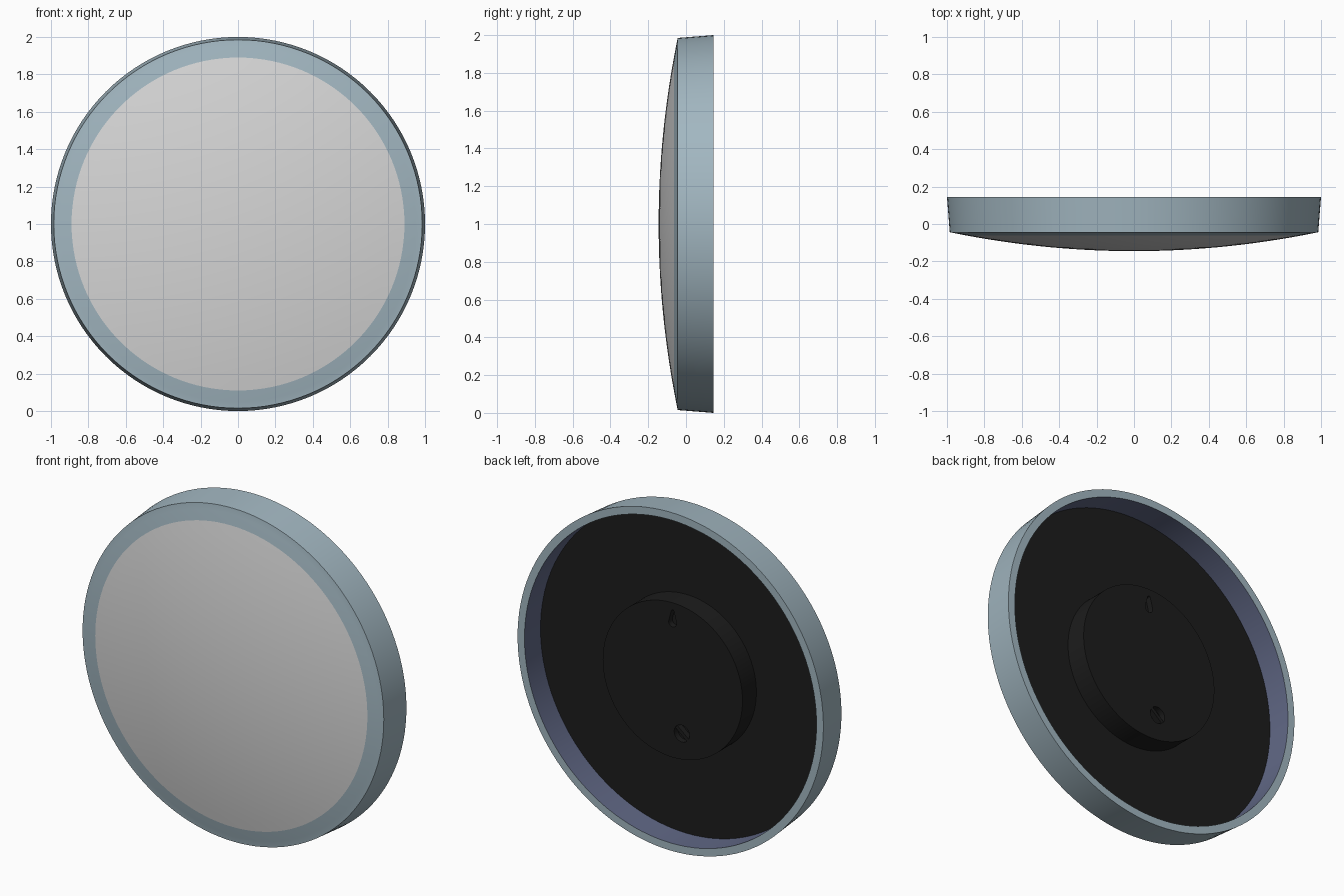
import bpy, math
from mathutils import Matrix, Vector

cube = bpy.data.objects.get("Cube")
if cube:
    bpy.data.objects.remove(cube, do_unlink=True)

SEGMENTS = 128


def material(name, color):
    m = bpy.data.materials.new(name)
    m.use_nodes = True
    m.diffuse_color = (*color, 1)
    bsdf = m.node_tree.nodes["Principled BSDF"]
    bsdf.inputs["Base Color"].default_value = (*color, 1)
    bsdf.inputs["Roughness"].default_value = 0.6
    return m


blue = material("pale blue grey", (0.36, 0.47, 0.53))
white = material("light grey", (0.68, 0.68, 0.68))
violet = material("slate violet", (0.12, 0.14, 0.24))
black = material("soft black", (0.012, 0.012, 0.012))


def add_object(name, verts, faces, mats):
    mesh = bpy.data.meshes.new(name)
    mesh.from_pydata(verts, [], faces)
    for m in mats:
        mesh.materials.append(m)
    ob = bpy.data.objects.new(name, mesh)
    bpy.context.collection.objects.link(ob)
    return ob


def smooth(ob):
    bpy.ops.object.select_all(action='DESELECT')
    ob.select_set(True)
    bpy.context.view_layer.objects.active = ob
    bpy.ops.object.shade_smooth_by_angle(angle=math.radians(30))


def lathe(name, profile, mats):
    """Turn a (radius, y) profile round the y axis; radius 0 makes a pole."""
    verts, rings, faces = [], [], []
    for r, y in profile:
        count = SEGMENTS if r > 0 else 1
        start = len(verts)
        for i in range(count):
            a = math.tau * i / SEGMENTS
            verts.append((r * math.cos(a), y, 1 + r * math.sin(a)))
        rings.append([start + i % count for i in range(SEGMENTS)])
    for lower, upper in zip(rings, rings[1:]):
        for i in range(SEGMENTS):
            j = (i + 1) % SEGMENTS
            quad = [lower[i], lower[j], upper[j], upper[i]]
            faces.append(list(dict.fromkeys(quad)))
    ob = add_object(name, verts, faces, mats)
    smooth(ob)
    return ob


def prism(name, outline, y0, y1):
    """Extrude an (x, z) outline along y."""
    n = len(outline)
    verts = [(x, y, z) for y in (y0, y1) for x, z in outline]
    faces = [list(range(n)), list(range(2 * n - 1, n - 1, -1))]
    faces += [[i, i + n, (i + 1) % n + n, (i + 1) % n] for i in range(n)]
    return add_object(name, verts, faces, [black])


def arc(cx, cz, r, a0, a1, steps):
    return [(cx + r * math.cos(math.radians(a0 + (a1 - a0) * i / steps)),
             cz + r * math.sin(math.radians(a0 + (a1 - a0) * i / steps)))
            for i in range(steps + 1)]


def dome_y(r):
    return -0.145 + 0.098 * (r / 0.97) ** 2


# Frame: tapered band with a curved front bezel and a flat back rim
bezel = [(r, dome_y(r)) for r in (0.89, 0.91, 0.93, 0.95, 0.97)]
frame = lathe("frame", [(0.955, 0.145), (1.0, 0.145), (0.985, -0.045)]
              + bezel[::-1], [blue])

# Lining of the band behind the back plate
lathe("frame_lining", [(0.955, -0.005), (0.955, 0.145)], [violet])

# Shallow domed front
STEPS = 16
lathe("front_dome", [(0.89 * i / STEPS, dome_y(0.89 * i / STEPS))
                     for i in range(STEPS, -1, -1)], [white])

# Back plate
lathe("back_plate", [(0, -0.005), (0.955, -0.005)], [black])

# Raised round housing on the back
housing = lathe("back_housing", [(0, -0.02), (0.457, -0.02),
                                 (0.457, 0.125), (0, 0.125)], [black])

# Recesses cut in the housing: hanging slot and round screw well
slot = arc(0, 1.34, 0.026, 160, 380, 16) + arc(0, 1.405, 0.01, 0, 180, 8)
well = arc(-0.06, 0.70, 0.05, 0, 348.75, 31)
for name, outline in (("hanging_slot_cutter", slot), ("screw_well_cutter", well)):
    cutter = prism(name, outline, 0.09, 0.2)
    cutter.hide_render = True
    cutter.hide_viewport = True
    cutter.display_type = 'WIRE'
    for ob in (cutter, housing):
        # Consistent outward normals for the cut
        import bmesh
        bm = bmesh.new()
        bm.from_mesh(ob.data)
        bmesh.ops.recalc_face_normals(bm, faces=bm.faces)
        bm.to_mesh(ob.data)
        bm.free()
    mod = housing.modifiers.new(name, 'BOOLEAN')
    mod.operation = 'DIFFERENCE'
    mod.object = cutter

# Diagonal bar across the screw well
turn = Matrix.Rotation(math.radians(40), 2)
bar = [turn @ Vector(p) for p in ((-0.049, -0.01), (0.049, -0.01),
                                  (0.049, 0.01), (-0.049, 0.01))]
prism("screw_bar", [(p.x - 0.06, p.y + 0.70) for p in bar], 0.085, 0.123)

# Point all remaining faces the right way
for name, outward in (("frame", None), ("screw_bar", None),
                      ("front_dome", -1), ("back_plate", 1)):
    ob = bpy.data.objects[name]
    bm = bmesh.new()
    bm.from_mesh(ob.data)
    bmesh.ops.recalc_face_normals(bm, faces=bm.faces)
    bm.normal_update()
    if outward and sum(f.normal.y for f in bm.faces) * outward < 0:
        bmesh.ops.reverse_faces(bm, faces=bm.faces)
    bm.to_mesh(ob.data)
    bm.free()
lining = bpy.data.objects["frame_lining"].data
face = lining.polygons[0]
if face.normal.dot(face.center - Vector((0, face.center.y, 1))) > 0:
    lining.flip_normals()
